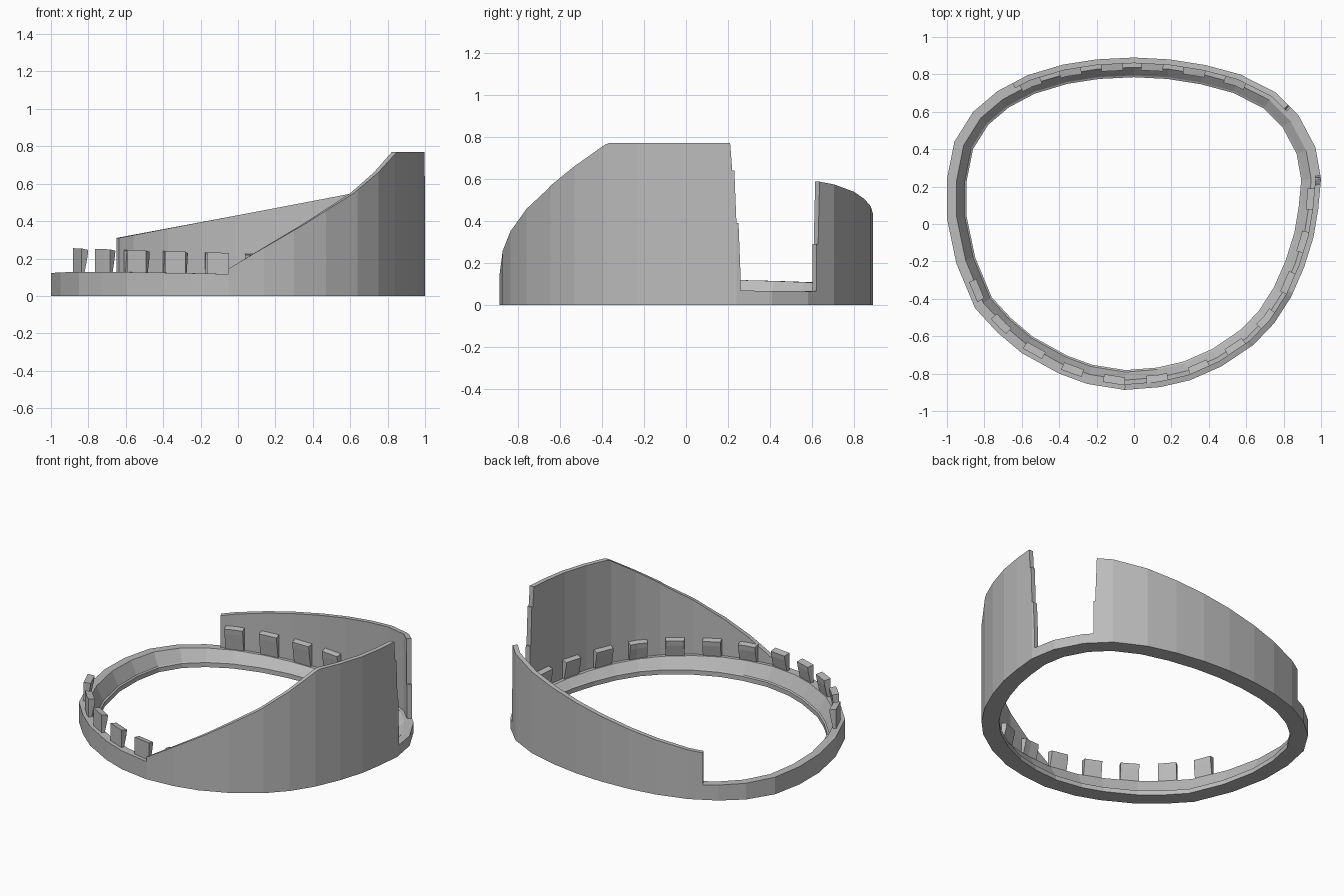
import bpy, bmesh
from mathutils import Vector

cube = bpy.data.objects.get("Cube")
if cube:
    bpy.data.objects.remove(cube, do_unlink=True)

grey = bpy.data.materials.new("plain grey")
grey.use_nodes = True
grey.diffuse_color = (0.5, 0.5, 0.5, 1)
grey.node_tree.nodes["Principled BSDF"].inputs["Base Color"].default_value = (0.5, 0.5, 0.5, 1)

# Faceted plan outline, counter-clockwise from the right-hand side (-x)
OUTLINE = [Vector(p) for p in (
    (-1, .03), (-.95, -.21), (-.85, -.45), (-.73, -.58), (-.6, -.69), (-.4, -.8),
    (-.25, -.855), (-.05, -.887), (.14, -.872), (.3, -.835), (.47, -.76), (.64, -.645),
    (.75, -.53), (.84, -.39), (.91, -.23), (.96, -.07), (.985, .08), (1, .24),
    (.97, .41), (.88, .58), (.755, .705), (.567, .8), (.38, .85), (.19, .88),
    (0, .89), (-.2, .88), (-.38, .852), (-.57, .795), (-.73, .71), (-.86, .6),
    (-.96, .44), (-1, .24))]
N = len(OUTLINE)


def inward(i):
    """Mitred inward direction at an outline corner."""
    p = OUTLINE[i]
    a = (p - OUTLINE[i - 1]).normalized()
    b = (OUTLINE[(i + 1) % N] - p).normalized()
    na, nb = Vector((-a.y, a.x)), Vector((-b.y, b.x))
    return (na + nb) / (1 + na.dot(nb))


INWARD = [inward(i) for i in range(N)]


def sample(step):
    """Points with inward directions, spaced evenly along every facet."""
    out = []
    for i in range(N):
        j = (i + 1) % N
        n = max(1, round((OUTLINE[j] - OUTLINE[i]).length / step))
        out += [(OUTLINE[i].lerp(OUTLINE[j], k / n), INWARD[i].lerp(INWARD[j], k / n))
                for k in range(n)]
    return out


def ring_top(p):
    return .098 - .025 * p.x - .02 * p.y


def sweep(name, path, section, closed=False):
    """Join the (inset, z) section of each path point into a solid."""
    bm = bmesh.new()
    rows = [[bm.verts.new((*(p + d * inset), z)) for inset, z in section(p)] for p, d in path]
    pairs = list(zip(rows, rows[1:]))
    if closed:
        pairs.append((rows[-1], rows[0]))
    for a, b in pairs:
        for k in range(len(a)):
            m = (k + 1) % len(a)
            bm.faces.new((a[k], b[k], b[m], a[m]))
    if not closed:
        bm.faces.new(rows[0])
        bm.faces.new(rows[-1])
    bmesh.ops.recalc_face_normals(bm, faces=bm.faces)
    mesh = bpy.data.meshes.new(name)
    bm.to_mesh(mesh)
    bm.free()
    mesh.materials.append(grey)
    obj = bpy.data.objects.new(name, mesh)
    bpy.context.collection.objects.link(obj)


# Base ring with a bevelled inner lip
sweep("base_ring", sample(9), lambda p: [
    (0, 0), (0, ring_top(p)), (.052, ring_top(p)), (.095, .035), (.105, .03), (.105, 0)], True)

# Tall front wall: rising edge, flat top and a stepped end
RISE = [(-.06, .14), (.1, .235), (.35, .38), (.62, .55), (.75, .66), (.85, .77), (1.1, .77)]
STEPS = [(.21, .77), (.23, .64), (.25, .39), (.27, .13)]


def front_height(p):
    for (x0, z0), (x1, z1) in zip(RISE, RISE[1:]):
        if x0 <= p.x <= x1:
            z = z0 + (z1 - z0) * (p.x - x0) / (x1 - x0)
            break
    return min(z, next(h for y, h in STEPS if p.y <= y)) if p.x > .9 else z


def back_height(p):
    return .29 if p.y < .635 and p.x > 0 else .31 + .187 * (p.x + .65)


def wall(name, path, height):
    sweep(name, path, lambda p: [
        (0, ring_top(p)), (0, height(p)), (.03, height(p)), (.03, ring_top(p))])


fine = sample(.01)
wall("front_wall", [s for s in fine if s[0].x > -.055 and s[0].y < .265
                    and (s[0].y < 0 or s[0].x > 0)], front_height)
wall("back_wall", [s for s in fine if s[0].x > -.65 and s[0].y > .62], back_height)


# Retaining tabs: narrow at the foot, leaning inward at the head
def tab_section(p):
    head = .228 - .03 * p.x
    foot = ring_top(p) - .01
    return [(.024, foot), (.024, head), (.066, head - .008), (.062, head - .04), (.042, foot)]


def tabs(name, start, end, count, width=.12):
    def nearest(q):
        return min(range(len(fine)), key=lambda i: (fine[i][0] - Vector(q)).length)
    a, b = nearest(start), nearest(end)
    half = round(width / .02)
    for k in range(count):
        c = round(a + (b - a) * k / (count - 1))
        sweep(f"{name}_{k + 1}", fine[c - half:c + half + 1], tab_section)


tabs("front_tab", (-.87, -.37), (.98, .13), 12)
tabs("back_tab", (.56, .8), (-.57, .8), 6)
